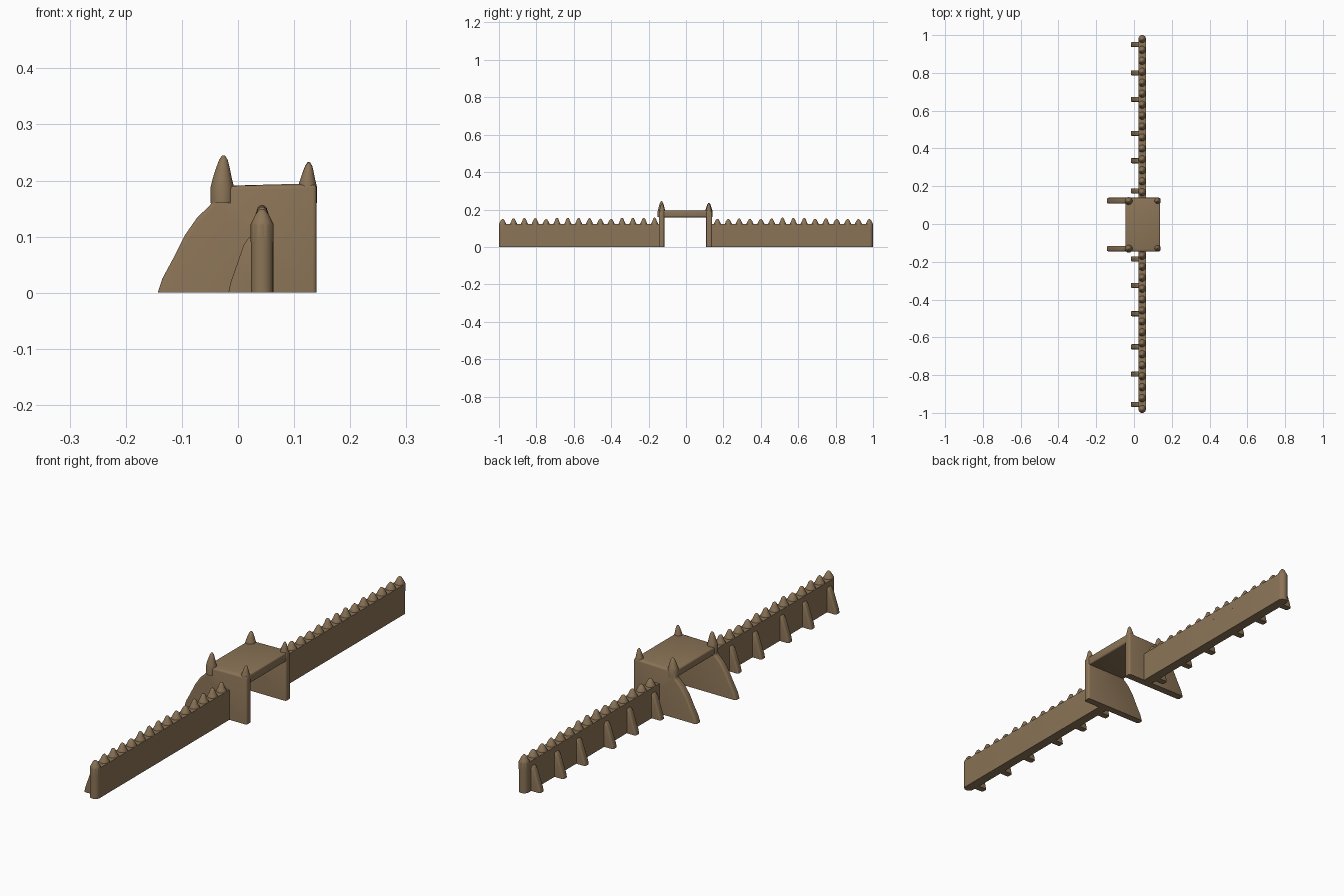
import bpy, bmesh, math, random
from mathutils import Vector

if "Cube" in bpy.data.objects:
    bpy.data.objects.remove(bpy.data.objects["Cube"])

random.seed(4)
wood = bpy.data.materials.new("brown wood")
wood.diffuse_color = (0.26, 0.175, 0.095, 1)
wood.use_nodes = True
wood.node_tree.nodes["Principled BSDF"].inputs["Base Color"].default_value = wood.diffuse_color


def finish(bm, name):
    bmesh.ops.recalc_face_normals(bm, faces=bm.faces)
    me = bpy.data.meshes.new(name)
    bm.to_mesh(me)
    bm.free()
    me.materials.append(wood)
    ob = bpy.data.objects.new(name, me)
    bpy.context.collection.objects.link(ob)
    bpy.context.view_layer.objects.active = ob
    ob.select_set(True)
    bpy.ops.object.shade_smooth_by_angle(angle=math.radians(40))
    ob.select_set(False)
    return ob


def extrude(name, pts, offset, bevel):
    """Solid from a 3D outline pushed along offset; all edges off the ground are rounded."""
    bm = bmesh.new()
    face = bm.faces.new([bm.verts.new(p) for p in pts])
    res = bmesh.ops.extrude_face_region(bm, geom=[face])
    verts = [v for v in res["geom"] if isinstance(v, bmesh.types.BMVert)]
    bmesh.ops.translate(bm, verts=verts, vec=offset)
    bmesh.ops.recalc_face_normals(bm, faces=bm.faces)
    edges = [e for e in bm.edges if max(v.co.z for v in e.verts) > 0.001
             and e.calc_face_angle(0) > 0.5]
    if bevel:
        bmesh.ops.bevel(bm, geom=edges, offset=bevel, segments=3, profile=0.5, affect='EDGES')
    return finish(bm, name)


def spike(name, x, y, rings, n=12):
    """Lathed pointed post; rings are (radius, z, x shift)."""
    bm = bmesh.new()
    loops = [[bm.verts.new((x + s + r * math.cos(2 * math.pi * i / n),
                            y + r * math.sin(2 * math.pi * i / n), z)) for i in range(n)]
             for r, z, s in rings]
    for a, b in zip(loops, loops[1:]):
        for i in range(n):
            j = (i + 1) % n
            bm.faces.new((a[i], a[j], b[j], b[i]))
    bm.faces.new(loops[0])
    bm.faces.new(loops[-1])
    return finish(bm, name)


# gate side plates with sloping buttress feet
side = [(-0.143, 0), (-0.135, 0.025), (-0.115, 0.062), (-0.095, 0.102), (-0.072, 0.135),
        (-0.047, 0.158), (-0.042, 0.19), (0.14, 0.193), (0.14, 0)]
for label, y0, y1 in (("near", -0.145, -0.116), ("far", 0.108, 0.139)):
    extrude("gate_side_" + label, [(x, y0, z) for x, z in side], Vector((0, y1 - y0, 0)), 0.007)

# gate roof
extrude("gate_roof", [(-0.045, -0.138, 0.158), (0.138, -0.138, 0.158),
                      (0.138, -0.138, 0.195), (-0.045, -0.138, 0.19)],
        Vector((0, 0.272, 0)), 0.006)

# gate corner spikes
for x, y, top in ((-0.028, -0.131, 0.245), (-0.028, 0.122, 0.235),
                  (0.124, -0.128, 0.232), (0.124, 0.122, 0.233)):
    w = 0.021 if x < 0 else 0.017
    h = top - 0.185
    spike("gate_spike", x, y, [(w, 0.16, 0), (w, 0.188, 0), (w * 0.82, 0.185 + h * 0.3, 0),
                               (w * 0.6, 0.185 + h * 0.6, 0.001), (w * 0.37, 0.185 + h * 0.86, 0.002),
                               (w * 0.15, top - 0.001, 0.002), (0.001, top, 0.002)])

props = {1: (0.175, 0.335, 0.48, 0.66, 0.8, 0.95),
         -1: (0.185, 0.325, 0.475, 0.65, 0.795, 0.955)}
for s in (1, -1):
    # palisade wall with rounded outer end
    y0, yc, r = 0.125, 0.98, 0.02
    arc = [(0.043 + r * math.cos(a), s * (yc + r * math.sin(a)), 0)
           for a in [math.pi * k / 10 for k in range(11)]]
    outline = [(0.063, s * y0, 0)] + arc + [(0.023, s * y0, 0)]
    extrude("palisade_wall", outline, Vector((0, 0, 0.122)), 0)

    # pointed tops of the palisade
    for i in range(15):
        y = s * (0.168 + i * 0.058)
        t = 0.152 + random.uniform(-0.004, 0.005)
        spike("palisade_point", 0.043, y,
              [(0.0205, 0.09, 0), (0.0205, 0.122, 0), (0.0165, 0.13, 0), (0.012, 0.139, 0),
               (0.008, t - 0.005, 0), (0.004, t - 0.001, 0), (0.001, t, 0)], 10)

    # leaning support posts behind the wall
    for y in props[s]:
        w = 0.027
        pts = [(-0.017, 0), (-0.014, 0.016), (0.0, 0.056), (0.01, 0.085), (0.02, 0.1),
               (0.035, 0.1), (0.035, 0)]
        extrude("support_post", [(x, s * y - w / 2, z) for x, z in pts],
                Vector((0, w, 0)), 0.006)
